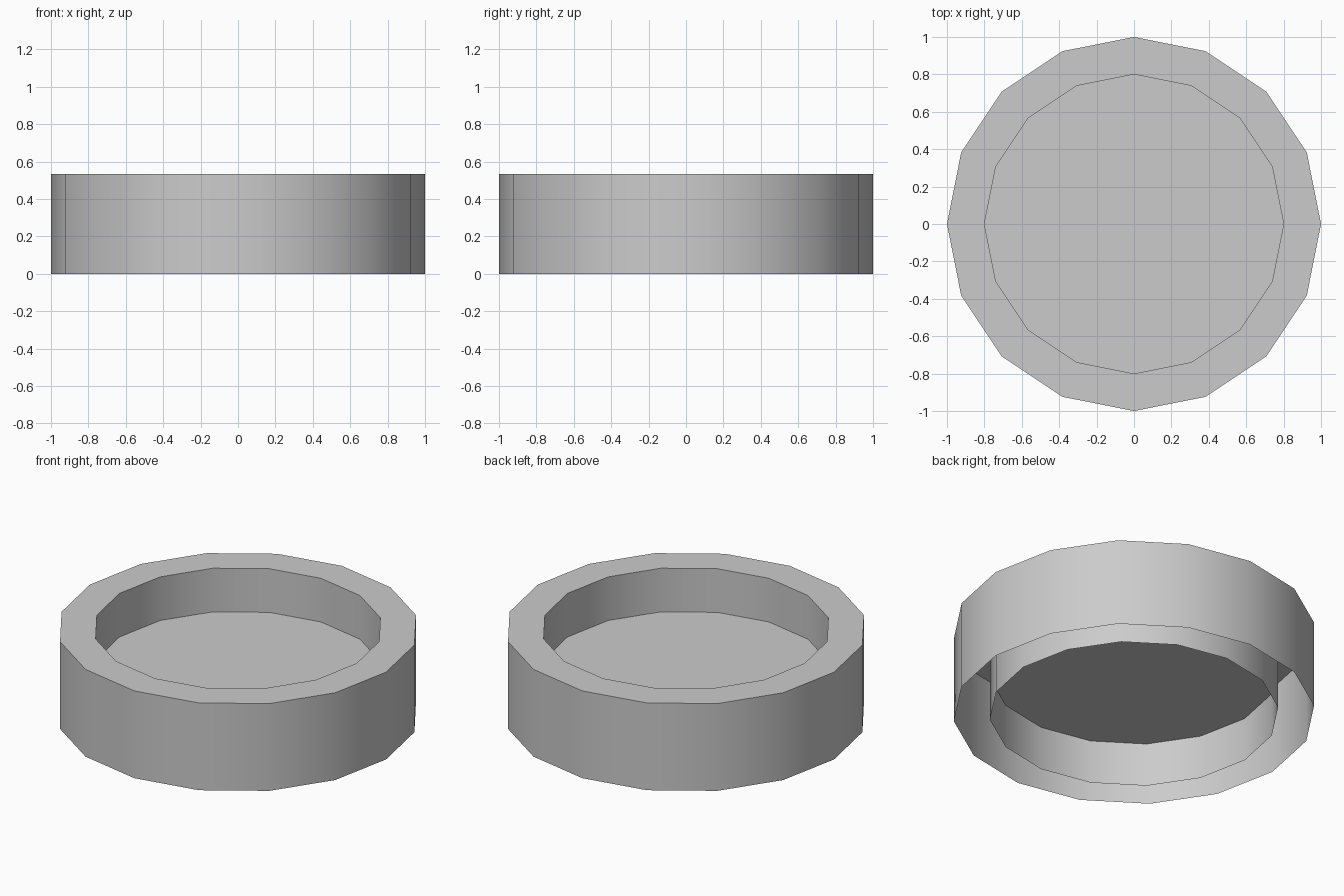
import bpy, bmesh
from math import cos, sin, pi, radians

if "Cube" in bpy.data.objects:
    bpy.data.objects.remove(bpy.data.objects["Cube"])

SIDES = 16
HEIGHT = 0.533
OUTER, INNER = 1.0, 0.8


def circle(bm, r, z):
    return [bm.verts.new((r * cos(2 * pi * i / SIDES), r * sin(2 * pi * i / SIDES), z))
            for i in range(SIDES)]


def finish(bm, name):
    mesh = bpy.data.meshes.new(name)
    bm.to_mesh(mesh)
    bm.free()
    obj = bpy.data.objects.new(name, mesh)
    bpy.context.collection.objects.link(obj)
    return obj


# ring wall: outer side, top rim and inner side, open underneath
bm = bmesh.new()
profile = [(OUTER, 0), (OUTER, HEIGHT), (INNER, HEIGHT), (INNER, 0)]
loops = [circle(bm, r, z) for r, z in profile]
for a, b in zip(loops, loops[1:]):
    for i in range(SIDES):
        j = (i + 1) % SIDES
        bm.faces.new((a[i], a[j], b[j], b[i]))
ring = finish(bm, "ring_wall")
bpy.context.view_layer.objects.active = ring
ring.select_set(True)
bpy.ops.object.shade_smooth_by_angle(angle=radians(30))

# floor: flat disc halfway up the inner wall
bm = bmesh.new()
bm.faces.new(circle(bm, INNER, HEIGHT / 2))
finish(bm, "inner_floor")
